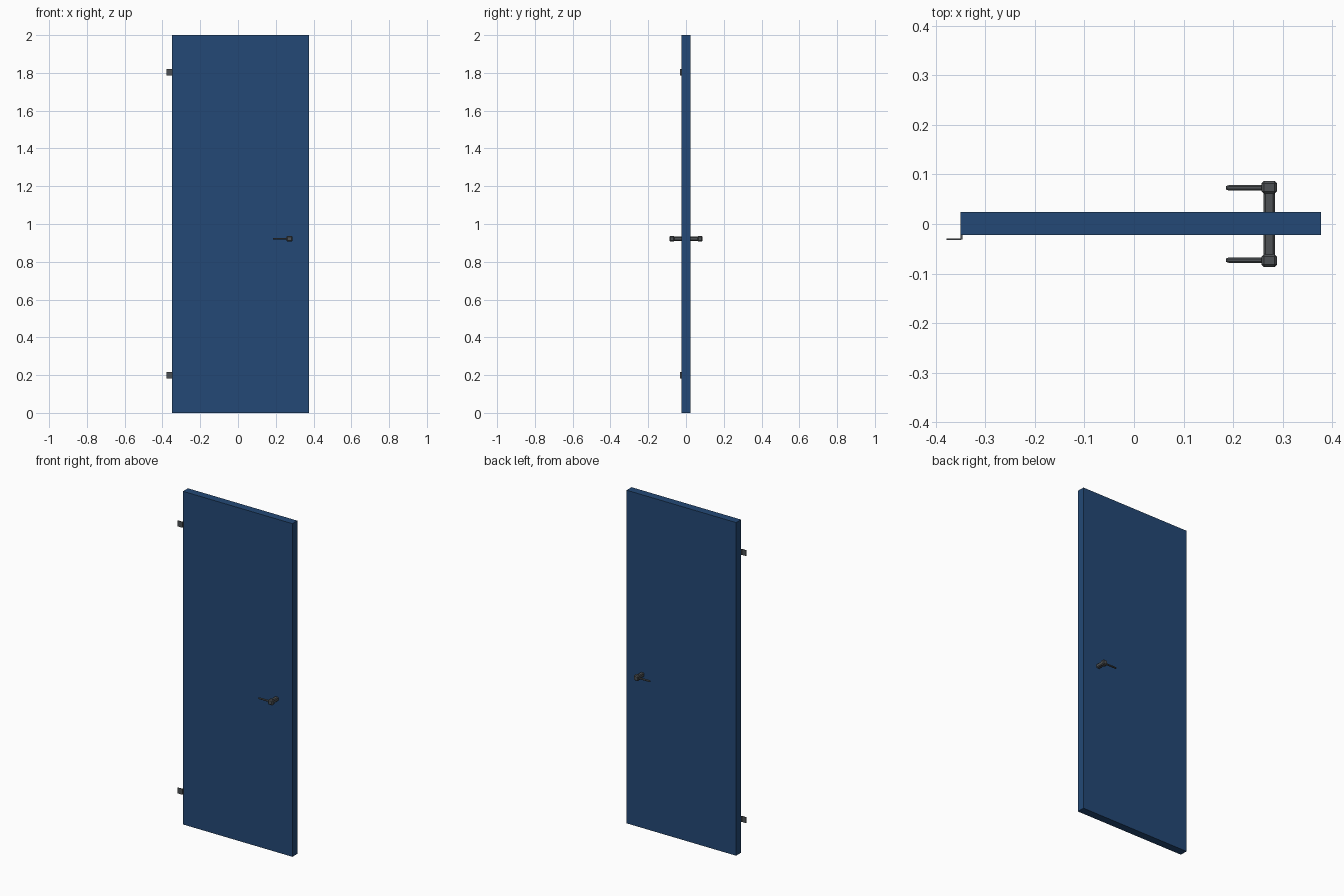
import bpy, bmesh, math
from mathutils import Matrix, Vector

if "Cube" in bpy.data.objects:
    bpy.data.objects.remove(bpy.data.objects["Cube"])


def material(name, rgb):
    m = bpy.data.materials.new(name)
    m.diffuse_color = (*rgb, 1)
    m.use_nodes = True
    m.node_tree.nodes["Principled BSDF"].inputs["Base Color"].default_value = m.diffuse_color
    return m


BLUE = material("door blue", (0.017, 0.066, 0.18))
METAL = material("dark metal", (0.075, 0.083, 0.09))


def finish(bm, name, mat):
    bmesh.ops.recalc_face_normals(bm, faces=bm.faces[:])
    me = bpy.data.meshes.new(name)
    bm.to_mesh(me)
    bm.free()
    me.materials.append(mat)
    ob = bpy.data.objects.new(name, me)
    bpy.context.collection.objects.link(ob)
    return ob


def box(name, lo, hi, mat, bevel=0):
    lo, hi = Vector(lo), Vector(hi)
    bm = bmesh.new()
    bmesh.ops.create_cube(bm, size=1, matrix=Matrix.Translation((lo + hi) / 2)
                          @ Matrix.Diagonal((*(hi - lo), 1)))
    if bevel:
        bmesh.ops.bevel(bm, geom=bm.edges[:], offset=bevel, segments=1,
                        affect='EDGES')
    return finish(bm, name, mat)


def lever(name, y, z, stations):
    # octagonal bar along x, lofted through (x, half depth, half height)
    bm = bmesh.new()
    rings = []
    for x, ry, rz in stations:
        rings.append([bm.verts.new((x, y + ry * math.cos(a), z + rz * math.sin(a)))
                      for a in [math.pi / 8 + k * math.pi / 4 for k in range(8)]])
    for a, b in zip(rings, rings[1:]):
        for k in range(8):
            bm.faces.new((a[k], a[(k + 1) % 8], b[(k + 1) % 8], b[k]))
    bm.faces.new(rings[0])
    bm.faces.new(rings[-1])
    return finish(bm, name, METAL)


# Door slab
box("door_panel", (-0.35, -0.0225, 0), (0.377, 0.0245, 2), BLUE)

# Handles on both faces
HX, HZ = 0.273, 0.922
for side, s in (("front", -1), ("back", 1)):
    ys = sorted((s * 0.015, s * 0.068))
    box(side + "_handle_shaft", (HX - 0.0115, ys[0], HZ - 0.0115),
        (HX + 0.0115, ys[1], HZ + 0.0115), METAL, 0.004)
    ys = sorted((s * 0.061, s * 0.087))
    box(side + "_handle_hub", (HX - 0.0155, ys[0], HZ - 0.0155),
        (HX + 0.0155, ys[1], HZ + 0.0155), METAL, 0.005)
    lever(side + "_handle_lever", s * 0.073, HZ,
          [(0.186, 0.004, 0.003), (0.192, 0.0062, 0.005), (HX - 0.008, 0.0062, 0.005)])

# Hinges: thin leaf beside the door plus small lip wrapped to its edge
for label, z in (("lower", 0.2), ("upper", 1.803)):
    box(label + "_hinge_leaf", (-0.378, -0.0325, z - 0.0175),
        (-0.349, -0.0295, z + 0.0175), METAL)
    box(label + "_hinge_lip", (-0.350, -0.031, z - 0.0175),
        (-0.346, -0.022, z + 0.0175), METAL)
